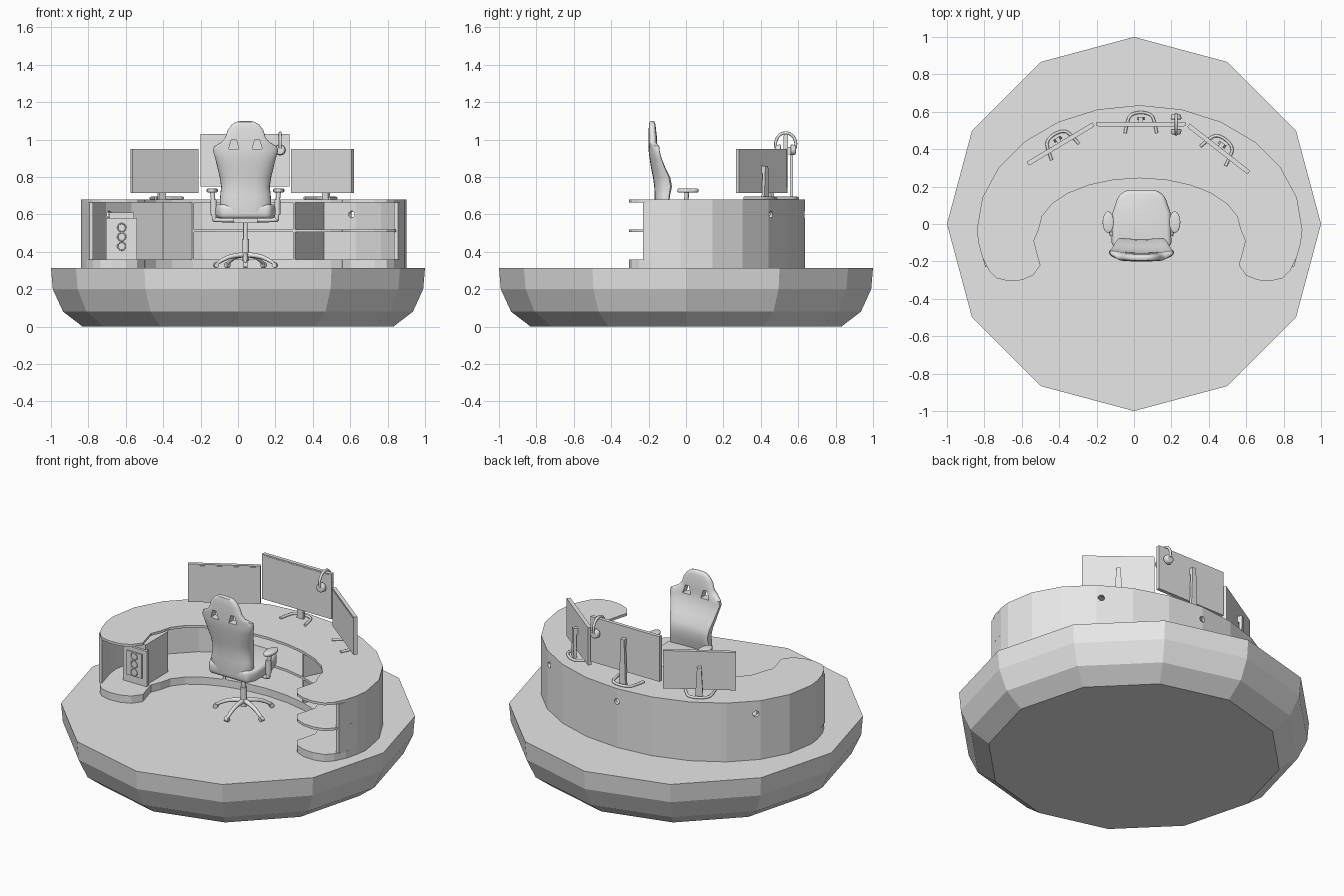
import bpy, bmesh, math
from math import sin, cos, pi, radians
from mathutils import Matrix, Vector

if "Cube" in bpy.data.objects:
    bpy.data.objects.remove(bpy.data.objects["Cube"])

grey = bpy.data.materials.new("plain grey")
grey.use_nodes = True
grey.diffuse_color = (0.8, 0.8, 0.8, 1)
grey.node_tree.nodes["Principled BSDF"].inputs["Base Color"].default_value = (0.8, 0.8, 0.8, 1)


def activate(ob):
    bpy.ops.object.select_all(action='DESELECT')
    ob.select_set(True)
    bpy.context.view_layer.objects.active = ob


def finish(name, bm, smooth=False, matrix=None):
    bmesh.ops.recalc_face_normals(bm, faces=bm.faces)
    mesh = bpy.data.meshes.new(name)
    bm.to_mesh(mesh)
    bm.free()
    ob = bpy.data.objects.new(name, mesh)
    bpy.context.collection.objects.link(ob)
    mesh.materials.append(grey)
    if matrix:
        ob.matrix_world = matrix
    if smooth:
        activate(ob)
        bpy.ops.object.shade_smooth_by_angle(angle=radians(40))
    return ob


def loft(name, rings, smooth=False, matrix=None):
    bm = bmesh.new()
    loops = [[bm.verts.new(p) for p in ring] for ring in rings]
    for a, b in zip(loops, loops[1:]):
        for i in range(len(a)):
            j = (i + 1) % len(a)
            bm.faces.new((a[i], a[j], b[j], b[i]))
    bm.faces.new(loops[0])
    bm.faces.new(loops[-1])
    return finish(name, bm, smooth, matrix)


def prism(name, pts, z0, z1, smooth=False):
    return loft(name, [[(x, y, z) for x, y in pts] for z in (z0, z1)], smooth)


def box(name, center, size, matrix=None):
    bm = bmesh.new()
    bmesh.ops.create_cube(bm, size=1, matrix=Matrix.Translation(center) @ Matrix.Diagonal((*size, 1)))
    return finish(name, bm, False, matrix)


def cylinder(name, center, r1, r2, depth, direction=(0, 0, 1), sides=20):
    bm = bmesh.new()
    turn = Vector(direction).to_track_quat('Z', 'Y').to_matrix().to_4x4()
    bmesh.ops.create_cone(bm, cap_ends=True, segments=sides, radius1=r1, radius2=r2,
                          depth=depth, matrix=Matrix.Translation(center) @ turn)
    return finish(name, bm, True)


def tube(name, pts, radius, matrix=None, radii=None):
    curve = bpy.data.curves.new(name, 'CURVE')
    curve.dimensions = '3D'
    curve.bevel_depth, curve.bevel_resolution = radius, 2
    curve.use_fill_caps = True
    curve.resolution_u = 6
    spline = curve.splines.new('NURBS')
    spline.points.add(len(pts) - 1)
    for i, p in enumerate(pts):
        spline.points[i].co = (*p, 1)
        spline.points[i].radius = radii[i] if radii else 1
    spline.use_endpoint_u = True
    spline.order_u = 3
    ob = bpy.data.objects.new(name, curve)
    bpy.context.collection.objects.link(ob)
    curve.materials.append(grey)
    if matrix:
        ob.matrix_world = matrix
    activate(ob)
    bpy.ops.object.convert(target='MESH')
    return ob


def bevel(ob, width, segments):
    mod = ob.modifiers.new("round", 'BEVEL')
    mod.width, mod.segments = width, segments
    activate(ob)
    bpy.ops.object.modifier_apply(modifier=mod.name)
    bpy.ops.object.shade_smooth_by_angle(angle=radians(50))


def cut(ob, cutter):
    cutter.hide_render = True
    mod = ob.modifiers.new("cut", 'BOOLEAN')
    mod.operation, mod.object, mod.solver = 'DIFFERENCE', cutter, 'EXACT'
    activate(ob)
    bpy.ops.object.modifier_apply(modifier=mod.name)
    bpy.data.objects.remove(cutter)


# Twelve-sided platform with a chamfered underside
profile = [(0.83, 0), (0.935, 0.08), (0.99, 0.2), (1, 0.315)]
loft("platform", [[(r * cos(k * pi / 6), r * sin(k * pi / 6), z) for k in range(12)] for r, z in profile])

# Horseshoe desk outlines
CX, CY, FLOOR = 0.03, -0.03, 0.313


def arc(a, b, t0, t1, step=15):
    count = round(abs(t1 - t0) / step)
    ts = [radians(t0 + (t1 - t0) * i / count) for i in range(count + 1)]
    return [(CX + a * cos(t), CY + b * sin(t)) for t in ts]


def outer(t0, t1, inset=0.0):
    return arc(0.87 - inset, 0.665 - inset, t0, t1)


def inner(t0, t1):
    return arc(0.54, 0.275, t0, t1)


lobe = [(0.565, -0.09), (0.55, -0.15), (0.53, -0.22), (0.57, -0.275), (0.63, -0.3), (0.7, -0.305),
        (0.765, -0.29), (0.805, -0.25), (0.84, -0.18), (0.862, -0.1)]
right_lobe = [(CX + x, y) for x, y in lobe]
left_lobe = [(CX - x, y) for x, y in reversed(lobe)]
whole = outer(0, 180) + left_lobe + inner(180, 0) + right_lobe

prism("desk_plinth", whole, FLOOR, 0.36)
prism("desk_top", whole, 0.665, 0.68)
prism("middle_shelf", outer(0, 120, 0.01) + inner(120, 0) + right_lobe, 0.505, 0.52)

# Curved back wall with cable holes
wall_out = [(CX + 0.825, -0.23), (CX + 0.862, -0.1)] + outer(0, 180) + [(CX - 0.862, -0.1), (CX - 0.825, -0.23)]
wall_in = [(CX + (x - CX) * 0.975, CY + (y - CY) * 0.97 if y > 0 else y) for x, y in wall_out]
wall = prism("desk_wall", wall_out + wall_in[::-1], 0.36, 0.665)
for t in (47, 90, 148):
    x, y = arc(0.86, 0.655, t, t + 1, 1)[0]
    cut(wall, cylinder("hole_cutter", (x, y, 0.6), 0.018, 0.018, 0.14, (cos(radians(t)), sin(radians(t)), 0)))

# Shelf dividers
for t in (60, 120):
    p, q = Vector(inner(t, t + 15)[0]), Vector(outer(t, t + 15, 0.01)[0])
    n = (q - p).orthogonal().normalized() * 0.006
    prism("shelf_divider", [p + n, q + n, q - n, p - n], 0.36, 0.665)

# Computer tower with front fans
box("tower_case", (-0.622, 0, 0.485), (0.13, 0.22, 0.25))
box("tower_front", (-0.622, -0.115, 0.47), (0.165, 0.02, 0.22))
box("tower_panel", (-0.622, -0.128, 0.48), (0.105, 0.008, 0.15))
for z in (0.43, 0.48, 0.53):
    ring = [(-0.622 + 0.022 * cos(k * pi / 6), -0.132, z + 0.022 * sin(k * pi / 6)) for k in range(13)]
    tube("tower_fan_ring", ring, 0.003)


# Monitors on horseshoe feet
def monitor(side, x, y, angle, width, z0, z1, neck_top):
    m = Matrix.Translation((x, y, 0)) @ Matrix.Rotation(radians(angle), 4, 'Z')
    box(side + "_screen", (0, 0, (z0 + z1) / 2), (width, 0.022, z1 - z0), m)
    box(side + "_screen_glass", (0, -0.011, (z0 + z1) / 2), (width - 0.016, 0.004, z1 - z0 - 0.016), m)
    rows = [(0.68, 0.022), (neck_top, 0.012)]
    loft(side + "_neck", [[(-w, 0.02, z), (w, 0.02, z), (w, 0.038, z), (-w, 0.038, z)] for z, w in rows], False, m)
    box(side + "_mount", (0, 0.018, neck_top - 0.02), (0.024, 0.03, 0.04), m)
    foot = [(-0.085, -0.05), (-0.075, 0.0), (-0.06, 0.05), (0, 0.065), (0.06, 0.05), (0.075, 0.0), (0.085, -0.05)]
    tube(side + "_foot", [(a, b, 0.687) for a, b in foot], 0.008, m)


monitor("middle", 0.037, 0.535, 0, 0.475, 0.75, 1.03, 0.96)
monitor("left", 0.453, 0.402, -38, 0.41, 0.715, 0.95, 0.86)
monitor("right", -0.393, 0.428, 31, 0.41, 0.715, 0.95, 0.86)

# Headset hung over the middle monitor
band = [(0.225, 0.533 + 0.055 * cos(t), 0.975 + 0.062 * sin(t)) for t in [radians(a) for a in range(-20, 201, 20)]]
tube("headset_band", band, 0.008)
for s in (-1, 1):
    cup = cylinder("headset_cup", (0.225, 0.533 + s * 0.04, 0.945), 0.03, 0.025, 0.028, (0, s, 0))
    bevel(cup, 0.006, 2)

# Chair backrest: height, half width, rear edge, front edge
PX = 0.04
rows = [(0.61, 0.12, -0.165, -0.115), (0.65, 0.138, -0.168, -0.1), (0.7, 0.135, -0.168, -0.092),
        (0.75, 0.13, -0.17, -0.08), (0.8, 0.138, -0.177, -0.09), (0.85, 0.15, -0.187, -0.118),
        (0.9, 0.162, -0.195, -0.14), (0.94, 0.174, -0.2, -0.152), (0.965, 0.168, -0.2, -0.155),
        (0.985, 0.13, -0.2, -0.155), (1.01, 0.108, -0.2, -0.155), (1.05, 0.096, -0.2, -0.16),
        (1.08, 0.074, -0.198, -0.163), (1.095, 0.05, -0.195, -0.168), (1.1, 0.025, -0.188, -0.174)]


def rounded(v):
    return math.copysign(abs(v) ** 0.6, v)


def back_ring(z, w, y0, y1):
    pts = []
    for k in range(28):
        c, s = rounded(cos(k * pi / 14)), rounded(sin(k * pi / 14))
        wing = 0.025 * abs(c) ** 3 if z < 0.98 else 0
        pts.append((PX + w * c, (y0 + y1) / 2 + (y1 - y0) / 2 * s + wing, z))
    return pts


back = loft("chair_back", [back_ring(*r) for r in rows], True)
for s in (-1, 1):
    slot = [(s * a + PX, z) for a, z in ((0.035, 0.95), (0.09, 0.95), (0.075, 1.0), (0.05, 1.0))]
    cut(back, loft("slot_cutter", [[(x, y, z) for x, z in slot] for y in (-0.4, 0.1)]))
activate(back)
bpy.ops.object.shade_smooth_by_angle(angle=radians(40))

# Chair seat, under-plate and gas column
half = [(0.08, 0.183), (0.125, 0.15), (0.155, 0.06), (0.16, -0.1), (0.13, -0.16)]
seat = prism("chair_seat", [(PX + x, y) for x, y in half] + [(PX - x, y) for x, y in half[::-1]], 0.578, 0.655)
bevel(seat, 0.022, 3)
box("seat_plate", (PX, 0, 0.568), (0.13, 0.14, 0.025))
cylinder("chair_column", (PX, 0, 0.5), 0.012, 0.012, 0.14)
cylinder("chair_column_sleeve", (PX, 0, 0.41), 0.019, 0.019, 0.12)

# Five-star base with casters
for k in range(5):
    a = radians(-90 + 72 * k)
    u = Vector((cos(a), sin(a), 0))
    hub = Vector((PX, 0, 0))
    leg = [hub + u * r + Vector((0, 0, z)) for r, z in ((0, 0.385), (0.05, 0.383), (0.12, 0.365), (0.165, 0.335))]
    tube("chair_leg", leg, 0.013, None, [1.1, 1, 0.85, 0.7])
    cylinder("caster", hub + u * 0.165 + Vector((0, 0, 0.329)), 0.014, 0.014, 0.022, (-u.y, u.x, 0), 12)

# Armrests
for s in (-1, 1):
    x = PX + s * 0.178
    tube("armrest_support", [(PX + s * 0.06, 0, 0.57), (x - s * 0.01, 0, 0.57), (x - s * 0.01, 0, 0.575),
                             (x - s * 0.008, 0, 0.66), (x, 0.005, 0.725)], 0.012)
    cylinder("armrest_sleeve", (x - s * 0.008, 0, 0.64), 0.016, 0.016, 0.08)
    pad = [(x + 0.03 * cos(k * pi / 8), 0.01 + 0.058 * sin(k * pi / 8)) for k in range(16)]
    bevel(prism("armrest_pad", pad, 0.718, 0.738), 0.006, 2)
